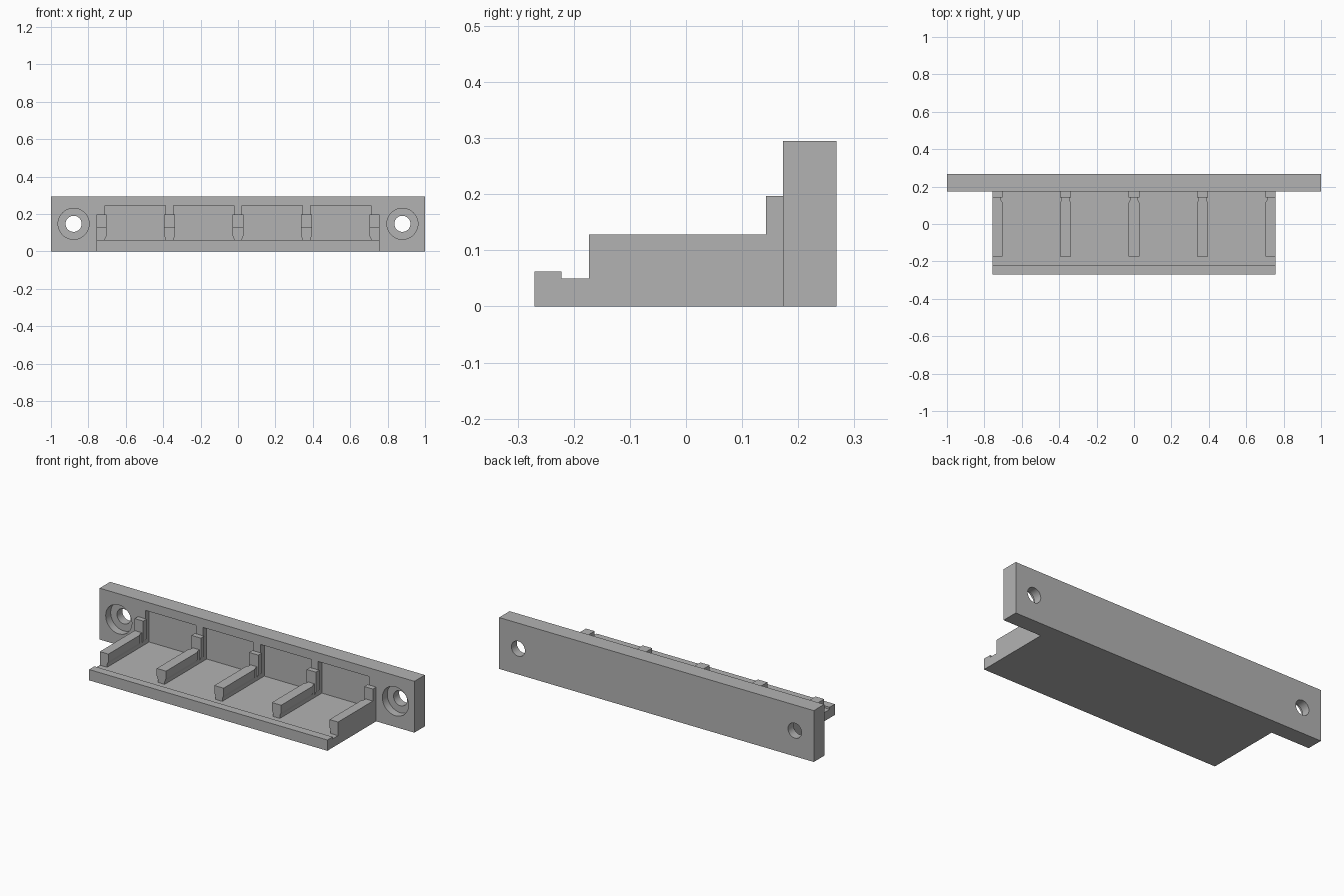
import bpy, bmesh, math
from mathutils import Matrix

if "Cube" in bpy.data.objects:
    bpy.data.objects.remove(bpy.data.objects["Cube"], do_unlink=True)

grey = bpy.data.materials.new("plain_grey")
colour = (0.45, 0.45, 0.45, 1)
grey.diffuse_color = colour
grey.use_nodes = True
grey.node_tree.nodes["Principled BSDF"].inputs["Base Color"].default_value = colour

END = 0.757          # half length of the shelf
WALL = 0.173         # front face of the back plate
BACK = 0.268
FLOOR = 0.05
PITCH = 0.366        # spacing of the rails
STEM, CAP = 0.0215, 0.0295   # half widths of a rail


def finish(name, bm):
    bmesh.ops.recalc_face_normals(bm, faces=bm.faces)
    mesh = bpy.data.meshes.new(name)
    bm.to_mesh(mesh)
    bm.free()
    mesh.materials.append(grey)
    obj = bpy.data.objects.new(name, mesh)
    bpy.context.collection.objects.link(obj)
    return obj


def box(name, x0, x1, y0, y1, z0, z1):
    bm = bmesh.new()
    bmesh.ops.create_cube(bm, size=1)
    for v in bm.verts:
        v.co = (x1 if v.co.x > 0 else x0, y1 if v.co.y > 0 else y0, z1 if v.co.z > 0 else z0)
    return finish(name, bm)


def rod(name, x, z, radius, y0, y1):
    bm = bmesh.new()
    bmesh.ops.create_cone(bm, cap_ends=True, segments=48, radius1=radius, radius2=radius, depth=y1 - y0)
    bm.transform(Matrix.Translation((x, (y0 + y1) / 2, z)) @ Matrix.Rotation(math.pi / 2, 4, 'X'))
    return finish(name, bm)


def loft(name, sections):
    """Join closed outlines of equal length and cap both ends."""
    bm = bmesh.new()
    rings = [[bm.verts.new(p) for p in s] for s in sections]
    for a, b in zip(rings, rings[1:]):
        for i in range(len(a)):
            j = (i + 1) % len(a)
            bm.faces.new((a[i], a[j], b[j], b[i]))
    bm.faces.new(rings[0])
    bm.faces.new(rings[-1])
    return finish(name, bm)


def cut(target, cutter):
    cutter.hide_render = True
    mod = target.modifiers.new("cut", 'BOOLEAN')
    mod.operation = 'DIFFERENCE'
    mod.solver = 'EXACT'
    mod.object = cutter
    bpy.context.view_layer.objects.active = target
    bpy.ops.object.modifier_apply(modifier=mod.name)
    bpy.data.objects.remove(cutter, do_unlink=True)


# Back plate with recessed bays and counterbored screw holes
plate = box("back_plate", -1, 1, WALL, BACK, 0, 0.295)
for i in range(4):
    x = (i - 1.5) * PITCH
    half = PITCH / 2 - STEM
    cut(plate, box("bay_cutter", x - half, x + half, WALL - 0.05, WALL + 0.035, FLOOR, 0.245))
for side in (-1, 1):
    cut(plate, rod("counterbore_cutter", side * 0.879, 0.148, 0.083, WALL - 0.05, WALL + 0.045))
    cut(plate, rod("hole_cutter", side * 0.879, 0.148, 0.043, WALL - 0.05, BACK + 0.05))

# Shelf with a raised front lip
shelf_profile = [(-0.27, 0), (WALL, 0), (WALL, FLOOR), (-0.222, FLOOR), (-0.222, 0.062), (-0.27, 0.062)]
loft("shelf", [[(x, y, z) for y, z in shelf_profile] for x in (-END, END)])


def outline(x, y, half, top):
    """Rail cross-section: narrow stem flaring to a wider cap, cut flush at the shelf ends."""
    right = [(STEM, FLOOR), (STEM, 0.067), (half, 0.085), (half, top)]
    pts = [(x + w, z) for w, z in right] + [(x - w, z) for w, z in reversed(right)]
    if abs(x) > 0.7:
        pts = [(math.copysign(END, x) if (px - x) * x > 0 else px, z) for px, z in pts]
    return [(px, y, z) for px, z in pts]


# Rails, each pinched near the back where it meets a taller post
for i in range(5):
    x = (i - 2) * PITCH
    steps = [(-0.173, CAP), (0.113, CAP), (0.127, STEM), (0.143, STEM)]
    loft(f"rail_{i + 1}", [outline(x, y, half, 0.128) for y, half in steps])
    loft(f"post_{i + 1}", [outline(x, y, CAP, 0.197) for y in (0.143, WALL)])

# Smooth hole walls with crisp edges
bpy.ops.object.select_all(action='DESELECT')
plate.select_set(True)
bpy.context.view_layer.objects.active = plate
bpy.ops.object.shade_smooth_by_angle(angle=math.radians(30))
